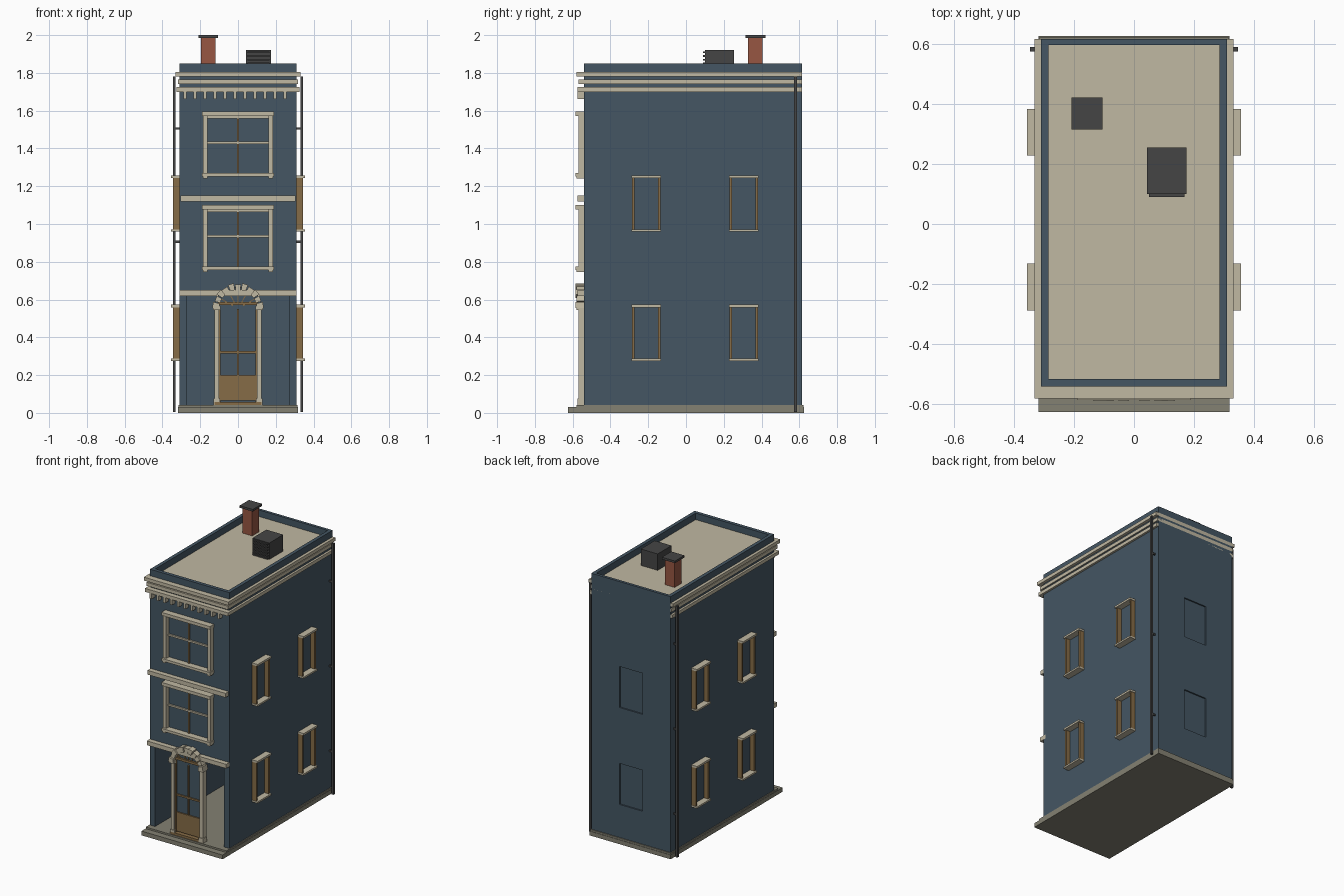
import bpy, bmesh, math

if "Cube" in bpy.data.objects:
    bpy.data.objects.remove(bpy.data.objects["Cube"], do_unlink=True)


def material(name, r, g, b):
    m = bpy.data.materials.new(name)
    m.use_nodes = True
    m.diffuse_color = (r, g, b, 1)
    m.node_tree.nodes["Principled BSDF"].inputs["Base Color"].default_value = (r, g, b, 1)
    return m


BLUE = material("slate blue wall", 0.058, 0.093, 0.125)
CREAM = material("cream trim", 0.53, 0.48, 0.36)
WOOD = material("brown wood", 0.24, 0.15, 0.063)
BRICK = material("red brick", 0.31, 0.093, 0.055)
ROOF = material("roof grey", 0.11, 0.11, 0.11)
METAL = material("dark metal", 0.06, 0.06, 0.06)
STONE = material("plinth stone", 0.23, 0.22, 0.17)


def finish(name, bm, mat):
    bmesh.ops.recalc_face_normals(bm, faces=bm.faces)
    mesh = bpy.data.meshes.new(name)
    bm.to_mesh(mesh)
    bm.free()
    mesh.materials.append(mat)
    obj = bpy.data.objects.new(name, mesh)
    bpy.context.collection.objects.link(obj)
    return obj


def prism(bm, outline, y0, y1):
    """Extrude an x-z outline from y0 to y1."""
    front = [bm.verts.new((x, y0, z)) for x, z in outline]
    back = [bm.verts.new((x, y1, z)) for x, z in outline]
    bm.faces.new(front)
    bm.faces.new(back[::-1])
    n = len(outline)
    for i in range(n):
        j = (i + 1) % n
        bm.faces.new((front[i], back[i], back[j], front[j]))


def boxes(name, mat, *spans):
    """One object from boxes given as x0, x1, y0, y1, z0, z1."""
    bm = bmesh.new()
    for x0, x1, y0, y1, z0, z1 in spans:
        prism(bm, [(x0, z0), (x1, z0), (x1, z1), (x0, z1)], y0, y1)
    return finish(name, bm, mat)


FRONT, BACK, SIDE, BASE = -0.54, 0.615, 0.31, 0.042
LEVELS = (0.275, 0.96)

# Shell with open ground floor, sunken roof and shallow back window recesses
shell = boxes("building_shell", BLUE, (-SIDE, SIDE, FRONT, BACK, BASE, 1.85))
cuts = [(-0.27, 0.27, FRONT - 0.1, 0.575, BASE - 0.1, 0.63),
        (-0.285, 0.285, -0.515, 0.595, 1.765, 2.0)]
cuts += [(-0.09, 0.09, BACK - 0.01, 0.7, z, z + 0.29) for z in LEVELS]
cutter = boxes("shell_cutter", BLUE, *cuts)
cutter.hide_render = True
mod = shell.modifiers.new("openings", "BOOLEAN")
mod.operation = "DIFFERENCE"
mod.solver = "EXACT"
mod.object = cutter
bpy.context.view_layer.objects.active = shell
bpy.ops.object.modifier_apply(modifier=mod.name)
bpy.data.objects.remove(cutter, do_unlink=True)

boxes("plinth", STONE, (-0.317, 0.317, -0.625, 0.625, 0, 0.03),
      (-0.315, 0.315, -0.58, 0.622, 0.03, BASE))
boxes("roof_deck", ROOF, (-0.285, 0.285, -0.515, 0.595, 1.765, 1.772))

# Cornice bands, dentils and string courses
boxes("cornice", CREAM, *[(-w, w, y, BACK, z, z + 0.024) for w, y, z in
      ((0.325, -0.575, 1.70), (0.318, -0.568, 1.742), (0.33, -0.58, 1.78))])
boxes("dentils", CREAM, *[(x - 0.008, x + 0.008, -0.575, FRONT, 1.662, 1.70)
      for x in [-0.28 + i * 0.053 for i in range(11)]])
boxes("string_courses", CREAM, (-0.305, 0.305, -0.575, FRONT, 1.12, 1.15),
      (-SIDE, SIDE, -0.575, FRONT + 0.02, 0.62, 0.65))


# Front windows
def front_window(name, z0, z1):
    spans = [(-0.19, 0.19, -0.585, FRONT, z1 - 0.022, z1),
             (-0.19, 0.19, -0.585, FRONT, z0 + 0.012, z0 + 0.03)]
    for s in (-1, 1):
        a, b = sorted((s * 0.162, s * 0.186))
        spans.append((a, b, -0.57, FRONT, z0 + 0.03, z1 - 0.022))
        spans.append((a, b, -0.58, FRONT, z0, z0 + 0.012))
    boxes(name + "_surround", CREAM, *spans)
    mid = (z0 + z1) / 2 + 0.012
    boxes(name + "_bars", CREAM, (-0.162, 0.162, -0.552, FRONT, mid - 0.006, mid + 0.006),
          (-0.162, 0.162, -0.552, FRONT, z1 - 0.036, z1 - 0.022))
    boxes(name + "_mullion", WOOD, (-0.004, 0.004, -0.55, FRONT, z0 + 0.03, z1 - 0.022))


front_window("upper_window", 1.24, 1.595)
front_window("middle_window", 0.745, 1.10)

# Side windows, mirrored on both walls
for s, side in ((1, "left"), (-1, "right")):
    def span(x, *rest):
        return (*sorted((s * (SIDE - 0.005), s * x)), *rest)
    frames, trims = [], []
    for y in (-0.21, 0.305):
        for z in LEVELS:
            for e in (-1, 1):
                frames.append(span(0.343, *sorted((y + e * 0.062, y + e * 0.075)), z + 0.01, z + 0.29))
            trims.append(span(0.355, y - 0.078, y + 0.078, z, z + 0.012))
            trims.append(span(0.355, y - 0.078, y + 0.078, z + 0.284, z + 0.298))
    boxes(side + "_window_frames", WOOD, *frames)
    boxes(side + "_window_sills_and_lintels", CREAM, *trims)
    boxes(side + "_downpipe", METAL,
          (*sorted((s * 0.331, s * 0.345)), 0.573, 0.588, 0.005, 1.78),
          *[(*sorted((s * 0.305, s * 0.335)), 0.576, 0.585, z, z + 0.012) for z in (0.3, 0.9, 1.5)])

# Door with glazing, rails and kick panel
boxes("door_panel", WOOD, (-0.1, 0.1, -0.557, -0.53, 0.065, 0.2))
boxes("door_frame", WOOD, (-0.105, -0.092, -0.56, -0.53, BASE, 0.565),
      (0.092, 0.105, -0.56, -0.53, BASE, 0.565),
      (-0.125, 0.125, -0.575, -0.53, BASE, 0.058),
      (-0.1, 0.1, -0.557, -0.53, 0.315, 0.327),
      (-0.004, 0.004, -0.557, -0.53, 0.2, 0.55),
      (-0.105, 0.105, -0.562, -0.53, 0.572, 0.588))
boxes("door_glass", BLUE, (-0.1, 0.1, -0.548, -0.541, 0.2, 0.572))
boxes("door_pilasters", CREAM, *[(s * 0.1125 - w, s * 0.1125 + w, y, -0.53, z0, z1)
      for s in (-1, 1) for w, y, z0, z1 in
      ((0.0125, -0.57, BASE, 0.55), (0.017, -0.575, BASE, 0.075), (0.02, -0.58, 0.545, 0.565))])

# Arch stones, fanlight glass and its radial bars
CENTRE = 0.552


def polar(r, a):
    return (r * math.cos(a), CENTRE + r * math.sin(a))


bm = bmesh.new()
STONES = 11
for i in range(STONES):
    a = math.pi * i / STONES + 0.02
    b = math.pi * (i + 1) / STONES - 0.02
    proud = 0.006 if i % 2 == 0 else 0
    prism(bm, [polar(0.1, a), polar(0.13 + proud, a), polar(0.13 + proud, b), polar(0.1, b)],
          -0.58 - proud, -0.53)
finish("arch_stones", bm, CREAM)

bm = bmesh.new()
prism(bm, [polar(0.112, math.pi * i / 20) for i in range(21)], -0.548, -0.541)
finish("fanlight_glass", bm, BLUE)

bm = bmesh.new()
for i in range(1, 6):
    a = math.pi * i / 6
    prism(bm, [polar(0.03, a - 0.08), polar(0.105, a - 0.025),
               polar(0.105, a + 0.025), polar(0.03, a + 0.08)], -0.555, -0.541)
finish("fanlight_bars", bm, WOOD)

# Chimney and roof vent
boxes("chimney_stack", BRICK, (-0.195, -0.119, 0.329, 0.405, 1.765, 1.985))
boxes("chimney_cap", METAL, (-0.208, -0.105, 0.315, 0.42, 1.985, 2.0))
boxes("roof_vent", METAL, (0.043, 0.175, 0.1, 0.255, 1.765, 1.92))
boxes("vent_slats", METAL, *[(0.05, 0.168, 0.09, 0.1, z, z + 0.009)
      for z in [1.785 + i * 0.02 for i in range(7)]])
